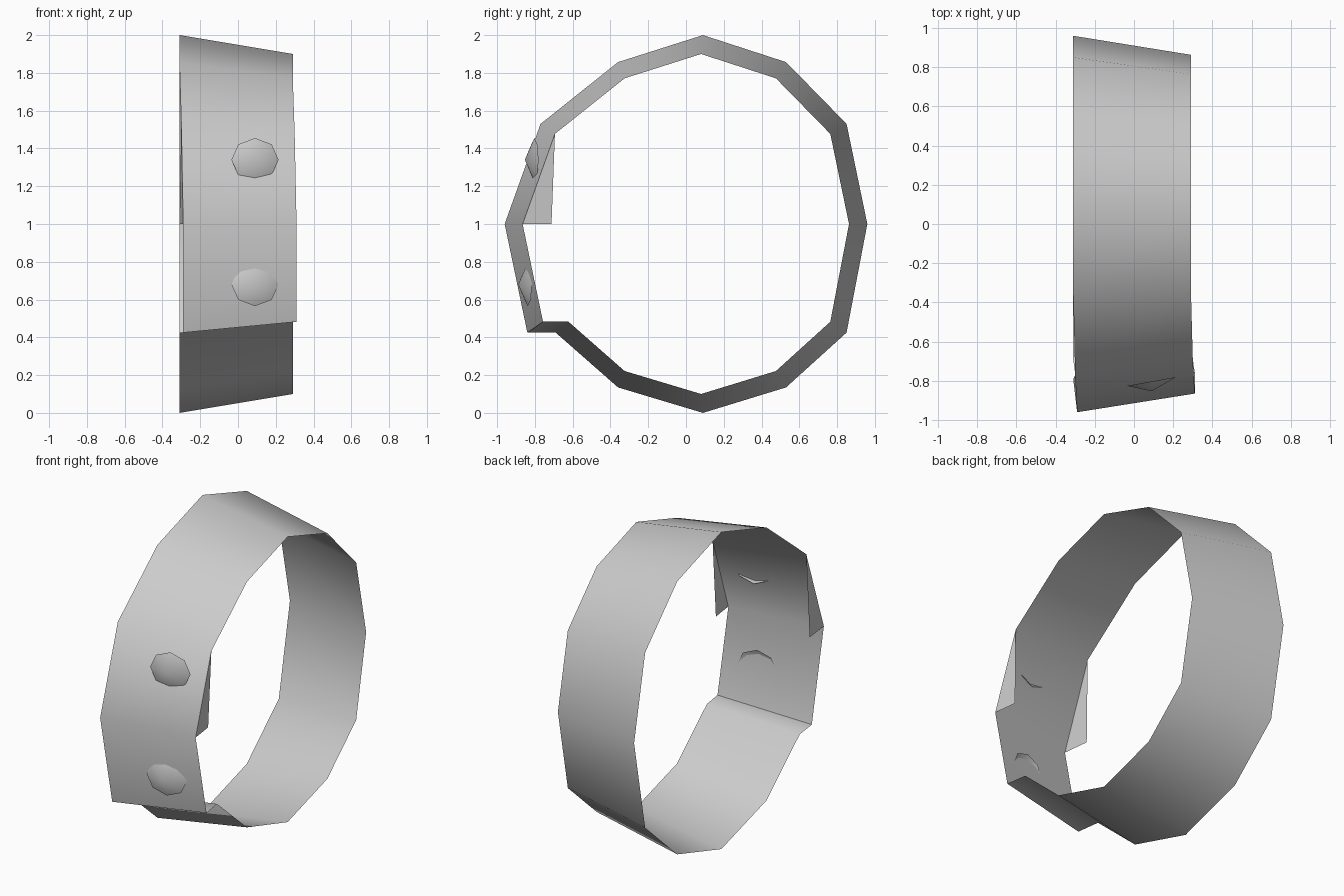
import bpy, bmesh, math
from mathutils import Vector

cube = bpy.data.objects.get("Cube")
if cube:
    bpy.data.objects.remove(cube)

GREY = (0.6, 0.6, 0.6, 1)
metal = bpy.data.materials.new("light_grey")
metal.use_nodes = True
metal.diffuse_color = GREY
metal.node_tree.nodes["Principled BSDF"].inputs["Base Color"].default_value = GREY

HALF_WIDTH = 0.3
TAPER = 0.9


def finish(name, bm, angle):
    """Turn a bmesh into a smooth shaded object."""
    mesh = bpy.data.meshes.new(name)
    bm.to_mesh(mesh)
    bm.free()
    mesh.materials.append(metal)
    obj = bpy.data.objects.new(name, mesh)
    bpy.context.collection.objects.link(obj)
    bpy.ops.object.select_all(action='DESELECT')
    obj.select_set(True)
    bpy.context.view_layer.objects.active = obj
    bpy.ops.object.shade_smooth_by_angle(angle=math.radians(angle))
    return obj


def rim_pair(bm, shift, y, z):
    """Wide rim point on the right, tapered rim point on the left."""
    wide = bm.verts.new((shift - HALF_WIDTH, y, z))
    narrow = bm.verts.new((shift + HALF_WIDTH, 0.08 + (y - 0.09) * TAPER, 1 + (z - 1) * TAPER))
    return wide, narrow


# Band: sheet running from the front flap, over the top, round to the step
profile = [
    (0.01, -0.84, 0.425), (0.01, -0.96, 1), (0, -0.77, 1.53),
    (-0.01, -0.36, 1.857), (-0.01, 0.09, 2), (-0.01, 0.53, 1.857),
    (-0.01, 0.85, 1.53), (-0.01, 0.96, 1), (-0.01, 0.85, 0.425),
    (-0.01, 0.53, 0.135), (-0.01, 0.09, 0), (-0.01, -0.36, 0.135),
    (-0.01, -0.69, 0.425),
]
bm = bmesh.new()
rows = [rim_pair(bm, *point) for point in profile]
for i, (a, b) in enumerate(rows):
    c, d = rows[(i + 1) % len(rows)]
    bm.faces.new((a, b, d, c))

# Side gussets folded in behind the flap
inner = rim_pair(bm, -0.01, -0.79, 1)
for side in range(2):
    bm.faces.new((rows[1][side], rows[2][side], inner[side]))
bmesh.ops.recalc_face_normals(bm, faces=bm.faces)
front = min(bm.faces, key=lambda f: f.calc_center_median().y)
if front.normal.y > 0:
    bmesh.ops.reverse_faces(bm, faces=bm.faces)
finish("band", bm, 45)


# Rivets: shallow eight-sided studs following the taper of the band
def rivet(name, y, z):
    bm = bmesh.new()
    apex = bm.verts.new((0.09, y - 0.05, z))
    rim = []
    for i in range(8):
        a = math.tau * i / 8
        x = 0.125 * math.cos(a)
        rim.append(bm.verts.new(Vector((0.09 + x, y + x * 0.18, z + 0.115 * math.sin(a)))))
    for i in range(8):
        bm.faces.new((apex, rim[i], rim[(i + 1) % 8]))
    finish(name, bm, 60)


rivet("upper_rivet", -0.803, 1.34)
rivet("lower_rivet", -0.838, 0.68)
